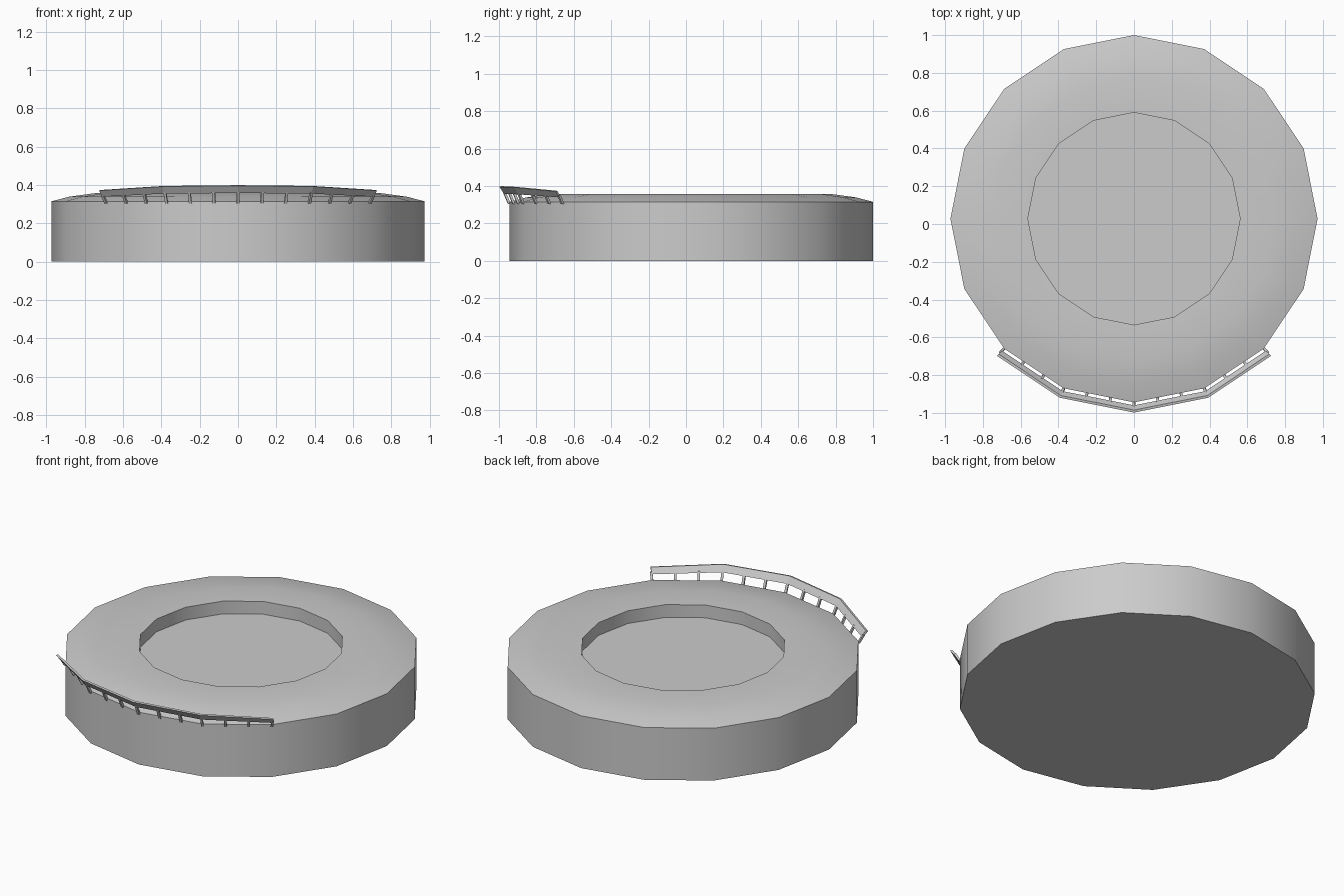
import bpy, bmesh, math
from mathutils import Vector

if "Cube" in bpy.data.objects:
    bpy.data.objects.remove(bpy.data.objects["Cube"])

CY, SIDES = 0.028, 16
gray = bpy.data.materials.new("plain gray")
gray.diffuse_color = (0.6, 0.6, 0.6, 1)
gray.use_nodes = True
gray.node_tree.nodes["Principled BSDF"].inputs["Base Color"].default_value = gray.diffuse_color


def polar(r, deg, z):
    a = math.radians(deg)
    return Vector((r * math.cos(a), CY + r * math.sin(a), z))


def finish(bm, name, smooth=False):
    bmesh.ops.recalc_face_normals(bm, faces=bm.faces)
    mesh = bpy.data.meshes.new(name)
    bm.to_mesh(mesh)
    bm.free()
    mesh.materials.append(gray)
    ob = bpy.data.objects.new(name, mesh)
    bpy.context.collection.objects.link(ob)
    if smooth:
        bpy.ops.object.select_all(action='DESELECT')
        ob.select_set(True)
        bpy.context.view_layer.objects.active = ob
        bpy.ops.object.shade_smooth_by_angle(angle=math.radians(30))
    return ob


def loft(bm, rings):
    """Skin closed loops of points and cap both ends."""
    loops = [[bm.verts.new(p) for p in ring] for ring in rings]
    n = len(loops[0])
    for a, b in zip(loops, loops[1:]):
        for i in range(n):
            j = (i + 1) % n
            bm.faces.new((a[i], a[j], b[j], b[i]))
    bm.faces.new(loops[0][::-1])
    bm.faces.new(loops[-1])


# Round platform with bevelled rim and recessed floor
profile = [(0.972, 0), (0.972, 0.315), (0.88, 0.339), (0.748, 0.357),
           (0.562, 0.355), (0.562, 0.278)]
bm = bmesh.new()
loft(bm, [[polar(r, i * 360 / SIDES, z) for i in range(SIDES)] for r, z in profile])
finish(bm, "platform", True)

# Slanted rail along four front sides, a little lower at its ends
stations = [(225, 0.374, 0.342), (247.5, 0.395, 0.358), (270, 0.399, 0.361),
            (292.5, 0.395, 0.358), (315, 0.374, 0.342)]
bm = bmesh.new()
loft(bm, [[polar(0.988, a, low), polar(1.001, a, low - 0.003),
           polar(1.026, a, top - 0.003), polar(1.013, a, top)]
          for a, top, low in stations])
finish(bm, "rail")

# Leaning posts: one at each corner and two between
bm = bmesh.new()
w = 0.007
for s in range(4):
    a0, _, low0 = stations[s]
    a1, _, low1 = stations[s + 1]
    along = (polar(1, a1, 0) - polar(1, a0, 0)).normalized()
    out = Vector((along.y, -along.x, 0))
    for k in range(4 if s == 3 else 3):
        t = k / 3
        foot = polar(0.972, a0, 0.303).lerp(polar(0.972, a1, 0.303), t)
        head = polar(1.0, a0, low0 + 0.008).lerp(polar(1.0, a1, low1 + 0.008), t)
        square = [along * sx * w + out * sy * w
                  for sx, sy in ((-1, -1), (1, -1), (1, 1), (-1, 1))]
        loft(bm, [[c + q for q in square] for c in (foot, head)])
finish(bm, "rail_posts")
